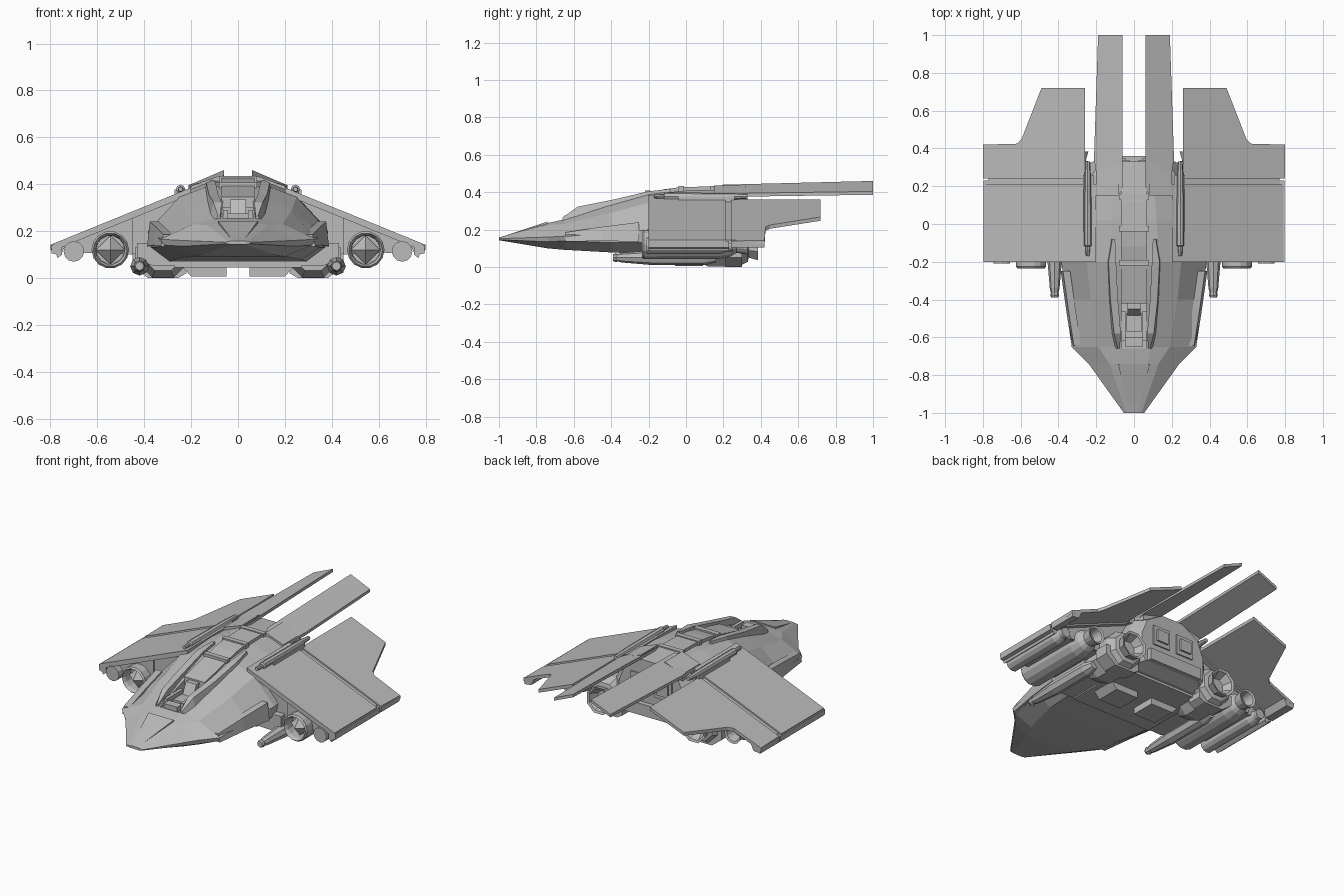
import bpy, bmesh, math
from mathutils import Vector

cube = bpy.data.objects.get("Cube")
if cube:
    bpy.data.objects.remove(cube, do_unlink=True)

grey = bpy.data.materials.new("hull_grey")
grey.use_nodes = True
GREY = (0.5, 0.5, 0.5, 1)
grey.diffuse_color = GREY
grey.node_tree.nodes["Principled BSDF"].inputs["Base Color"].default_value = GREY


def finish(name, bm, mirror=False):
    bmesh.ops.recalc_face_normals(bm, faces=bm.faces[:])
    me = bpy.data.meshes.new(name)
    bm.to_mesh(me)
    bm.free()
    me.materials.append(grey)
    ob = bpy.data.objects.new(name, me)
    bpy.context.collection.objects.link(ob)
    if mirror:
        ob.modifiers.new("mirror", 'MIRROR').use_mirror_merge = False
    return ob


def loft(name, rings, mirror=False):
    """Skin a list of equal closed rings and cap both ends."""
    bm = bmesh.new()
    rows = [[bm.verts.new(p) for p in ring] for ring in rings]
    n = len(rows[0])
    for a, b in zip(rows, rows[1:]):
        for i in range(n):
            j = (i + 1) % n
            bm.faces.new((a[i], a[j], b[j], b[i]))
    bm.faces.new(rows[0])
    bm.faces.new(rows[-1])
    return finish(name, bm, mirror)


def along_y(name, outline, y0, y1, mirror=True):
    return loft(name, [[(x, y, z) for x, z in outline] for y in (y0, y1)], mirror)


def along_x(name, outline, x0, x1, mirror=True):
    return loft(name, [[(x, y, z) for y, z in outline] for x in (x0, x1)], mirror)


def box(name, x, y, z, mirror=True):
    return along_y(name, [(x[0], z[0]), (x[1], z[0]), (x[1], z[1]), (x[0], z[1])], *y, mirror)


def turned(name, x, z, steps, sides=12, turn=0.0):
    """Round part along y; steps are (y, radius)."""
    angles = [math.tau * (i + turn) / sides for i in range(sides)]
    return loft(name, [[(x + r * math.cos(a), y, z + r * math.sin(a)) for a in angles]
                       for y, r in steps], True)


def sloped(name, outline, height, thick, mirror=True):
    """Plate from a top outline, its height given by a function of x and y."""
    top = [(x, y, height(x, y)) for x, y in outline]
    low = [(x, y, z - thick) for x, y, z in top]
    return loft(name, [low, top], mirror)


# Faceted hull: belly, lower chine, upper chine, shoulder, roof edge
stations = [
    (-1.0, (.03, .143), (.05, .146), (.054, .152), (.04, .156), (.02, .158)),
    (-.74, (.15, .10), (.235, .135), (.24, .16), (.13, .225), (.07, .235)),
    (-.65, (.20, .092), (.315, .14), (.33, .165), (.19, .23), (.09, .255)),
    (-.40, (.27, .078), (.35, .13), (.355, .18), (.23, .29), (.12, .335)),
    (-.20, (.29, .07), (.37, .13), (.385, .20), (.25, .345), (.13, .39)),
    (.02, (.29, .06), (.36, .11), (.37, .20), (.25, .36), (.12, .41)),
    (.26, (.25, .06), (.30, .10), (.29, .22), (.22, .36), (.10, .415)),
    (.33, (.19, .09), (.22, .12), (.22, .25), (.18, .35), (.08, .41)),
]
hull = loft("hull", [[(x, y, z) for x, z in half] + [(-x, y, z) for x, z in reversed(half)]
                     for y, *half in stations])

# Cockpit recess cut into the hull
cutter = along_x("cockpit_cutter", [(-.66, .245), (-.41, .24), (-.41, .5), (-.66, .5)],
                 -.065, .065, False)
cutter.hide_render = True
cutter.hide_viewport = True
cut = hull.modifiers.new("cockpit", 'BOOLEAN')
cut.object = cutter
cut.solver = 'EXACT'
box("seat_base", (-.04, .04), (-.57, -.47), (.235, .27), False)
along_x("seat_back", [(-.49, .26), (-.45, .26), (-.42, .335), (-.45, .335)], -.035, .035, False)
box("console", (-.045, .045), (-.65, -.60), (.24, .275), False)
box("side_console", (.045, .065), (-.62, -.46), (.24, .29))

# Roof spine with raised ribs, and the long rails beside the cockpit
along_x("roof_spine", [(-.42, .30), (-.42, .345), (-.12, .415), (-.02, .428), (.12, .43),
                       (.33, .415), (.33, .36)], -.07, .07, False)
for y in (-.22, -.04, .13):
    box("spine_rib", (-.08, .08), (y, y + .03), (.36, .408 if y < -.1 else .434), False)
loft("cockpit_rail", [[(x, y, z) for x, z in ((a, low), (b, low), (b - .015, top), (a, top))]
                      for y, a, b, low, top in ((-.66, .075, .10, .24, .265), (-.58, .07, .12, .25, .322),
                                                (-.40, .085, .14, .28, .358), (-.20, .095, .15, .33, .405),
                                                (-.08, .10, .13, .37, .418))], True)

# Side intake strips and the nose seam plate
loft("side_intake", [[(x - .04, y, z - .03), (x, y, z - .03), (x - .012, y, z + h), (x - .05, y, z + h)]
                     for y, x, z, h in ((-.645, .33, .165, .02), (-.45, .36, .17, .045),
                                        (-.25, .388, .165, .075))], True)
sloped("nose_plate", [(.028, -.97), (.085, -.74), (-.085, -.74), (-.028, -.97)],
       lambda x, y: .166 + (y + .97) * .335, .012, False)

# Wings and rear flaps on one slope
slope = lambda x, y: .467 - .407 * x
wing = [(.20, -.2), (.79, -.2), (.79, .21), (.20, .21)]
sloped("wing", wing, slope, .03)
flap = [(.26, .24), (.795, .24), (.80, .42), (.62, .425), (.595, .45), (.49, .72), (.26, .72)]
sloped("wing_flap", flap, slope, .02)
sloped("flap_hinge", [(.25, .20), (.77, .20), (.77, .25), (.25, .25)],
       lambda x, y: slope(x, y) - .01, .02)
along_y("wing_root", [(.20, .36), (.42, .275), (.66, .175), (.64, .11), (.42, .10), (.20, .08)], -.16, .22)
along_y("wing_tip", [(.75, .14), (.798, .14), (.795, .105), (.775, .10), (.77, .085), (.75, .10)], -.2, .23)
along_y("flap_tip", [(.73, .15), (.80, .14), (.795, .105), (.75, .11)], .24, .42)

# Tail planes
tail = [(.06, .20), (.075, .16), (.18, .16), (.212, .34), (.19, 1.0), (.06, 1.0)]
sloped("tail_plane", tail, lambda x, y: .486 - .43 * x - max(0, .3 - y) * .2, .018)
along_y("tail_mount", [(.08, .38), (.20, .35), (.20, .392), (.08, .435)], .15, .32)

# Wing engines: open ring, faceted spike, tapering exhaust
turned("engine", .545, .12, [(-.16, .06), (-.215, .062), (-.235, .072), (-.225, .08), (-.18, .08),
                             (.18, .078), (.24, .065), (.27, .045), (.33, .055), (.325, .042),
                             (.27, .03)], 14)
turned("engine_spike", .545, .12, [(-.232, .002), (-.18, .062)], 4)
turned("outer_tube", .70, .113, [(-.21, .044), (.18, .044), (.22, .03), (.25, .03)], 12)
along_y("engine_pylon", [(.45, .28), (.73, .165), (.73, .11), (.45, .10)], -.17, .21)

# Large main thrusters beside the rear wall
turned("main_thruster", .32, .115, [(.05, .09), (.12, .122), (.28, .122), (.33, .095), (.335, .07),
                                    (.385, .085), (.38, .07), (.33, .045)], 8, .5)
along_y("thruster_cover", [(.22, .02), (.255, 0), (.385, 0), (.45, .05), (.45, .11), (.22, .11)], .21, .30)
along_y("lower_fairing", [(.20, .055), (.36, .05), (.43, .08), (.43, .15), (.20, .15)], -.2, .24)

# Lower guns and shoulder guns
turned("lower_gun", .42, .05, [(-.39, .018), (-.375, .024), (-.365, .02), (-.34, .026), (-.22, .036),
                               (-.18, .04), (.10, .04), (.16, .025)], 8)
box("lower_gun_mount", (.38, .44), (-.18, .1), (.06, .13))
turned("shoulder_gun", .245, .378, [(-.17, .010), (-.12, .012), (-.115, .02), (-.05, .02),
                                    (.24, .018), (.33, .012)], 8)
box("shoulder_gun_mount", (.215, .27), (-.04, .26), (.34, .378))

# Belly pads and keel
along_y("belly_pad", [(.05, .06), (.05, .006), (.20, .006), (.235, .045), (.235, .06)], -.06, .09)
box("belly_keel", (-.27, .27), (-.2, .24), (.045, .07), False)

# Rear wall panels
box("rear_panel", (.025, .14), (.325, .338), (.21, .33))
box("rear_panel_inset", (.045, .12), (.335, .35), (.235, .305))
box("rear_step", (-.18, .18), (.3, .36), (.09, .16), False)
